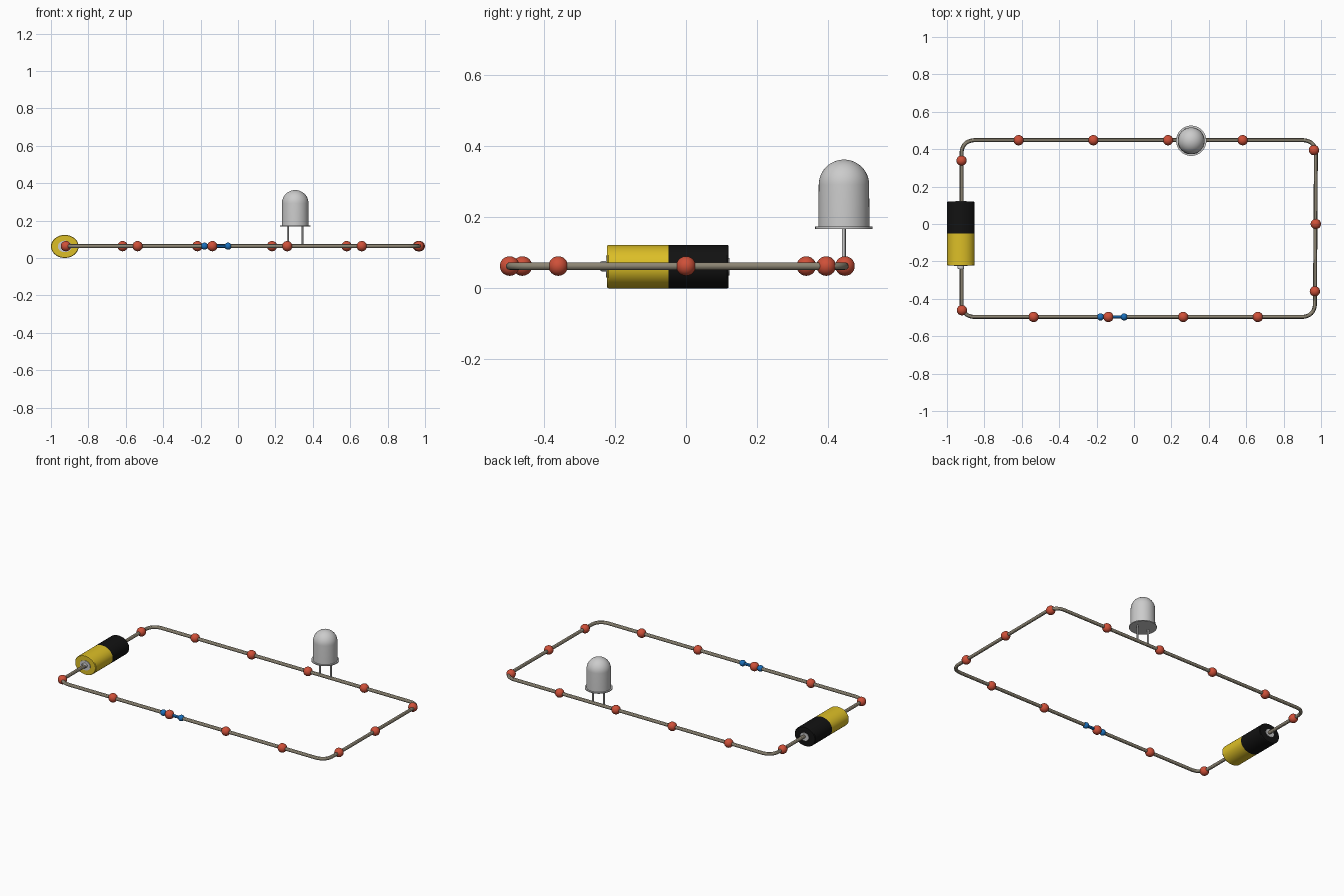
import bpy, math
from mathutils import Vector

if "Cube" in bpy.data.objects:
    bpy.data.objects.remove(bpy.data.objects["Cube"])

Z = 0.063          # height of the circuit
BX = -0.926        # battery axis


def material(name, rgb):
    m = bpy.data.materials.new(name)
    m.diffuse_color = (*rgb, 1)
    m.use_nodes = True
    m.node_tree.nodes["Principled BSDF"].inputs["Base Color"].default_value = m.diffuse_color
    return m


RED = material("red", (0.62, 0.08, 0.04))
BLUE = material("blue", (0.01, 0.16, 0.5))
YELLOW = material("yellow", (0.72, 0.52, 0.02))
BLACK = material("black", (0.006, 0.006, 0.006))
WIRE = material("wire", (0.26, 0.23, 0.17))


def finish(ob, name, mat=None):
    ob.name = name
    if mat:
        ob.data.materials.append(mat)
    bpy.ops.object.shade_smooth_by_angle()
    return ob


def ball(name, loc, r, mat):
    bpy.ops.mesh.primitive_uv_sphere_add(segments=28, ring_count=16, radius=r, location=loc)
    return finish(bpy.context.object, name, mat)


def lathe(name, profile, loc, mat=None, axis_y=False, squash=(1, 1), n=48):
    verts, faces, rings = [], [], []
    for r, h in profile:
        ring = []
        for i in range(n):
            a = 2 * math.pi * i / n
            u, v = r * math.cos(a) * squash[0], r * math.sin(a) * squash[1]
            ring.append(len(verts))
            verts.append((u, h, v) if axis_y else (u, v, h))
        rings.append(ring)
    for a, b in zip(rings, rings[1:]):
        for i in range(n):
            j = (i + 1) % n
            f = (a[i], a[j], b[j], b[i])
            faces.append(f[::-1] if axis_y else f)
    caps = [rings[0][::-1], rings[-1]]
    faces += [c[::-1] for c in caps] if axis_y else caps
    me = bpy.data.meshes.new(name)
    me.from_pydata(verts, [], faces)
    ob = bpy.data.objects.new(name, me)
    bpy.context.collection.objects.link(ob)
    bpy.ops.object.select_all(action='DESELECT')
    bpy.context.view_layer.objects.active = ob
    ob.select_set(True)
    ob.location = loc
    return finish(ob, name, mat)


def rod(name, corners, r, mat=None, fillet=0.065):
    # round each inner corner of the path with a short quadratic arc
    c = [Vector(p) for p in corners]
    path = [c[0]]
    for a, p, b in zip(c, c[1:], c[2:]):
        s, e = p + (a - p).normalized() * fillet, p + (b - p).normalized() * fillet
        k = p + (s + e - 2 * p) * 0.085
        for i in range(9):
            t = i / 8
            path.append(s * (1 - t) ** 2 + k * 2 * t * (1 - t) + e * t * t)
    path.append(c[-1])
    cu = bpy.data.curves.new(name, 'CURVE')
    cu.dimensions = '3D'
    cu.bevel_depth, cu.bevel_resolution, cu.use_fill_caps = r, 4, True
    sp = cu.splines.new('POLY')
    sp.points.add(len(path) - 1)
    for q, p in zip(sp.points, path):
        q.co = (*p, 1)
    ob = bpy.data.objects.new(name, cu)
    bpy.context.collection.objects.link(ob)
    bpy.ops.object.select_all(action='DESELECT')
    bpy.context.view_layer.objects.active = ob
    ob.select_set(True)
    bpy.ops.object.convert(target='MESH')
    return finish(bpy.context.object, name, mat)


# Wire loop, broken at the battery and the switch
X0, X1, Y0, Y1 = -0.922, 0.970, -0.497, 0.448
rod("wire_long", [(X0, 0.10, Z), (X0, Y1, Z), (X1 + 0.003, Y1, Z),
                  (X1 - 0.003, Y0, Z), (-0.053, Y0, Z)], 0.0105, WIRE)
rod("wire_short", [(X0, -0.22, Z), (X0, Y0, Z), (-0.179, Y0, Z)], 0.0105, WIRE)

# Charges spaced along the wire
charges = [(x, Y1) for x in (-0.617, -0.217, 0.182, 0.581)]
charges += [(x, Y0) for x in (-0.537, -0.137, 0.263, 0.662)]
charges += [(X0, 0.339), (-0.92, -0.461), (0.962, 0.395), (0.972, 0), (0.967, -0.36)]
for i, (x, y) in enumerate(charges):
    ball(f"charge_{i + 1}", (x, y, Z), 0.0275, RED)

# Switch
for i, x in enumerate((-0.179, -0.053)):
    ball(f"switch_contact_{i + 1}", (x, Y0, Z), 0.019, BLUE)
rod("switch_lever", [(-0.179, Y0, Z), (-0.053, Y0, Z)], 0.009, BLUE)

# Battery: oval cylinder in two colours with metal ends
oval = (0.074, 0.0615)
lathe("battery_positive_half", [(0.96, -0.222), (1, -0.218), (1, -0.05)],
      (BX, 0, 0.0615), YELLOW, True, oval)
lathe("battery_negative_half", [(1, -0.05), (1, 0.116), (0.96, 0.12)],
      (BX, 0, 0.0615), BLACK, True, oval)
lathe("battery_positive_plate", [(0.5, -0.225), (0.5, -0.21)],
      (BX, 0, 0.0615), None, True, oval)
lathe("battery_positive_nub", [(0.20, -0.241), (0.23, -0.238), (0.23, -0.22)],
      (BX, 0, 0.0625), None, True, oval)
lathe("battery_negative_plate", [(0.4, 0.11), (0.4, 0.123)],
      (BX, 0, 0.0615), None, True, oval)

# Lamp: flanged body with a dome, on two legs
LX = 0.306
dome = [(0.071 * math.cos(a), 0.292 + 0.071 * math.sin(a))
        for a in (math.pi / 2 * i / 12 for i in range(12))]
lathe("lamp_bulb", [(0.081, 0.168), (0.081, 0.174), (0.072, 0.174)] + dome + [(0.001, 0.363)],
      (LX, Y1 - 0.003, 0))
for side, x in (("left", -0.038), ("right", 0.040)):
    rod(f"lamp_leg_{side}", [(LX + x, Y1 - 0.003, Z), (LX + x, Y1 - 0.003, 0.172)], 0.0055)
